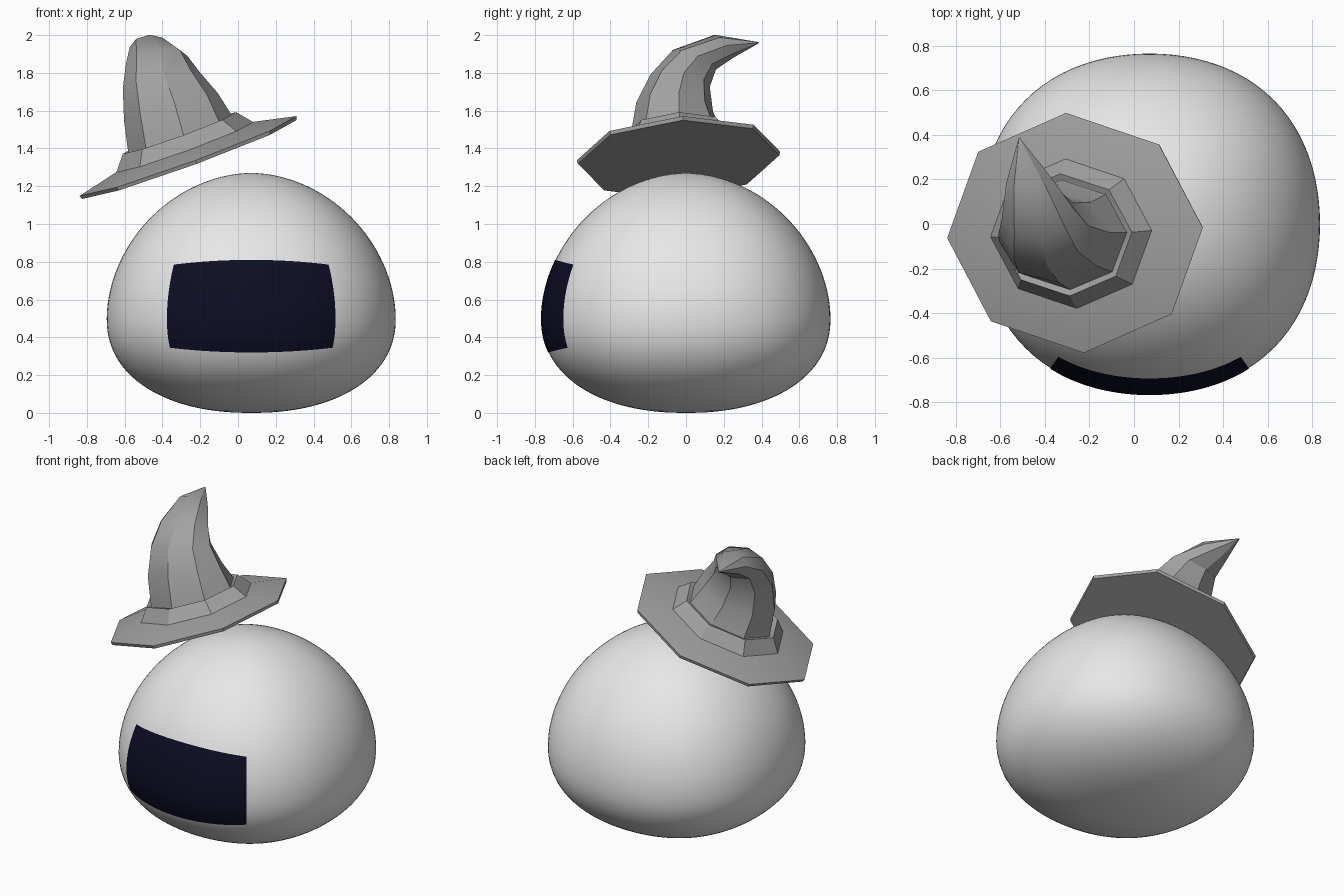
import bpy
import math
from mathutils import Vector

if "Cube" in bpy.data.objects:
    bpy.data.objects.remove(bpy.data.objects["Cube"], do_unlink=True)


def material(name, colour):
    mat = bpy.data.materials.new(name)
    mat.use_nodes = True
    mat.diffuse_color = (*colour, 1)
    mat.node_tree.nodes["Principled BSDF"].inputs["Base Color"].default_value = (*colour, 1)
    return mat


def build(name, verts, faces, mat, angle):
    mesh = bpy.data.meshes.new(name)
    mesh.from_pydata(verts, [], faces)
    mesh.materials.append(mat)
    obj = bpy.data.objects.new(name, mesh)
    bpy.context.collection.objects.link(obj)
    bpy.ops.object.select_all(action="DESELECT")
    obj.select_set(True)
    bpy.context.view_layer.objects.active = obj
    bpy.ops.object.shade_smooth_by_angle(angle=math.radians(angle))
    return obj


def loft(rings):
    """Join closed rings of equal size into a capped skin."""
    n = len(rings[0])
    verts = [v for ring in rings for v in ring]
    faces = [(k * n + i, k * n + (i + 1) % n, (k + 1) * n + (i + 1) % n, (k + 1) * n + i)
             for k in range(len(rings) - 1) for i in range(n)]
    faces.append(tuple(reversed(range(n))))
    faces.append(tuple(range(len(verts) - n, len(verts))))
    return verts, faces


pale_grey = material("pale_grey", (0.8, 0.8, 0.8))
mid_grey = material("mid_grey", (0.36, 0.36, 0.36))
dark_navy = material("dark_navy", (0.004, 0.004, 0.018))

# Body outline: a rounded dome above the waist, a flatter bowl below
RADIUS, WAIST, TOP = 0.765, 0.5, 1.27


def outline(z):
    t, p = ((z - WAIST) / (TOP - WAIST), 1.9) if z > WAIST else ((WAIST - z) / WAIST, 2.2)
    return RADIUS * max(0, 1 - t ** p) ** (1 / p)


def on_body(theta, z, lift=0):
    r = outline(z) * (1 + 0.03 * math.sin(2 * theta) ** 2) + lift
    return Vector((0.07 + r * math.cos(theta), r * math.sin(theta), z))


# Body
rings = []
steps, segments = 64, 96
for k in range(steps + 1):
    s = -math.cos(math.pi * (0.006 + 0.988 * k / steps))
    z = WAIST + s * (TOP - WAIST if s > 0 else WAIST)
    rings.append([on_body(math.tau * i / segments, z) for i in range(segments)])
build("body", *loft(rings), pale_grey, 60)

# Face panel: a thin curved plate that follows the body
cols, rows = 32, 16
verts = []
for j in range(rows + 1):
    for i in range(cols + 1):
        s = 2 * i / cols - 1
        low, high = 0.32 + 0.025 * s * s, 0.81 - 0.025 * s * s
        verts.append(on_body(math.radians(-90 + 34.5 * s), low + (high - low) * j / rows, 0.003))
w = cols + 1
faces = [(j * w + i, j * w + i + 1, (j + 1) * w + i + 1, (j + 1) * w + i)
         for j in range(rows) for i in range(cols)]
build("face_panel", verts, faces, dark_navy, 60)

# Hat frame: an eight-sided tilted brim
BRIM = Vector((-0.265, -0.04, 1.36))
UP = Vector((-0.365, -0.07, 1)).normalized()


def octagon(centre, normal, rx, ry):
    n = Vector(normal).normalized()
    u = Vector((1, 0, 0))
    u = (u - n * u.dot(n)).normalized()
    v = n.cross(u)
    angles = [math.radians(4 + 45 * i) for i in range(8)]
    return [Vector(centre) + u * rx * math.cos(a) + v * ry * math.sin(a) for a in angles]


def brim_ring(height, rx, ry):
    return octagon(BRIM + UP * height, UP, rx, ry)


# Hat brim and band
build("hat_brim", *loft([brim_ring(-0.02, 0.605, 0.535), brim_ring(0, 0.612, 0.54),
                         brim_ring(0.05, 0.39, 0.34)]), mid_grey, 20)
build("hat_band", *loft([brim_ring(0.045, 0.39, 0.34), brim_ring(0.13, 0.32, 0.275),
                         brim_ring(0.12, 0.295, 0.25)]), mid_grey, 20)

# Hat crown: narrowing rings that bend backwards to a point
crown = [
    brim_ring(0.11, 0.295, 0.25),
    octagon((-0.355, -0.06, 1.62), (-0.3, 0.1, 1), 0.26, 0.205),
    octagon((-0.405, -0.03, 1.76), (-0.22, 0.2, 1), 0.21, 0.16),
    octagon((-0.43, 0.045, 1.87), (-0.15, 0.4, 0.9), 0.165, 0.125),
    octagon((-0.475, 0.2, 1.94), (-0.15, 0.75, 0.6), 0.1, 0.078),
    octagon((-0.515, 0.385, 1.96), (-0.2, 1, 0.1), 0.003, 0.003),
]
build("hat_crown", *loft(crown), mid_grey, 30)
